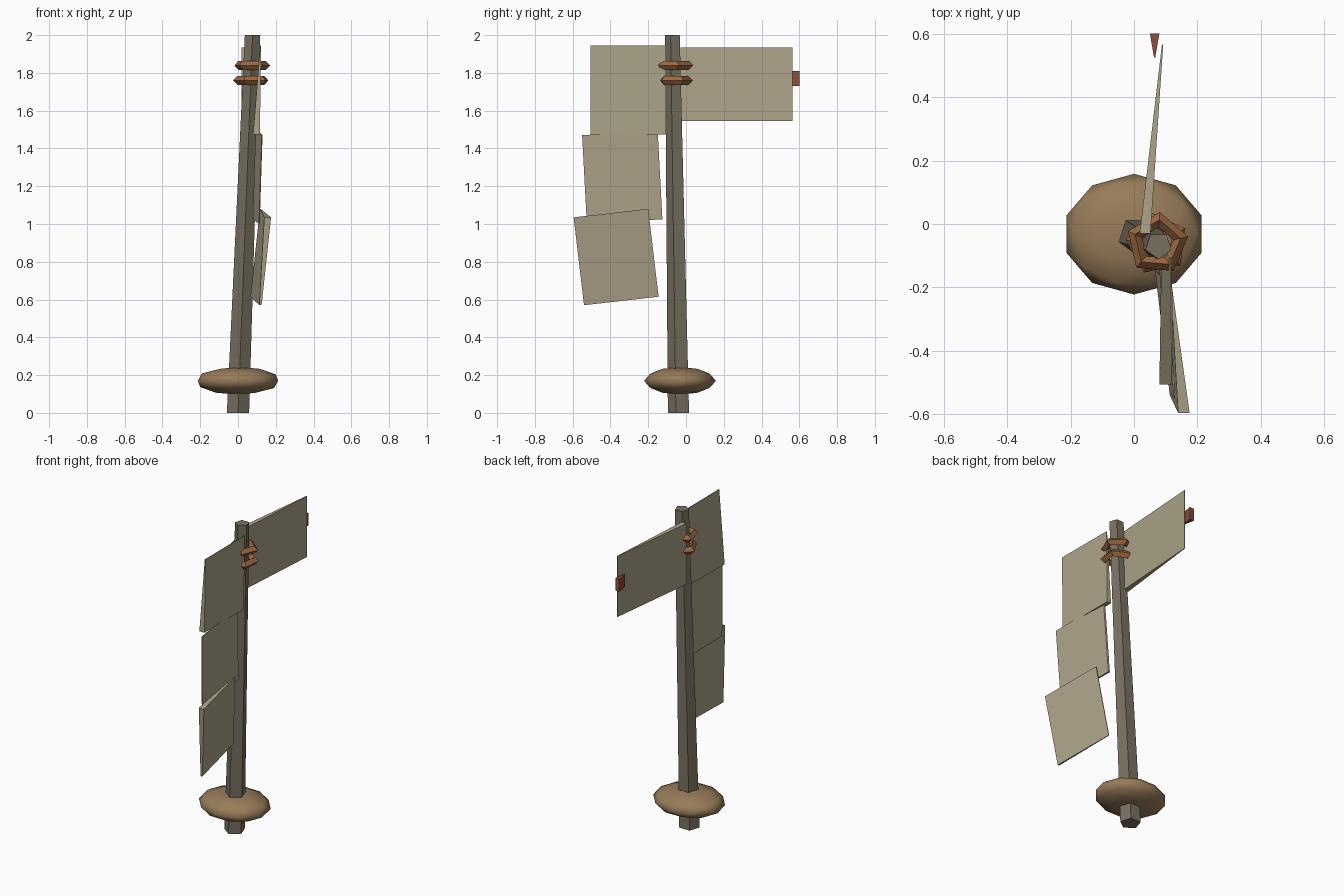
import bpy, bmesh, math
from mathutils import Vector, Matrix

cube = bpy.data.objects.get("Cube")
if cube:
    bpy.data.objects.remove(cube, do_unlink=True)


def material(name, rgb):
    m = bpy.data.materials.new(name)
    m.use_nodes = True
    m.diffuse_color = (*rgb, 1)
    m.node_tree.nodes["Principled BSDF"].inputs["Base Color"].default_value = (*rgb, 1)
    return m


wood = material("weathered wood", (0.19, 0.165, 0.12))
board = material("pale board", (0.42, 0.37, 0.25))
stone = material("brown stone", (0.31, 0.2, 0.1))
rope = material("copper rope", (0.34, 0.14, 0.055))
red = material("dull red", (0.27, 0.075, 0.045))


def finish(name, bm, mat, smooth=False):
    bmesh.ops.recalc_face_normals(bm, faces=bm.faces)
    me = bpy.data.meshes.new(name)
    bm.to_mesh(me)
    bm.free()
    me.materials.append(mat)
    for p in me.polygons:
        p.use_smooth = smooth
    ob = bpy.data.objects.new(name, me)
    bpy.context.collection.objects.link(ob)
    return ob


def wedge(name, corners, depths, mat):
    """Slab with its +x sheet at the corners and its own depth at each corner."""
    bm = bmesh.new()
    near = [bm.verts.new(c) for c in corners]
    far = [bm.verts.new((c[0] - d, c[1], c[2])) for c, d in zip(corners, depths)]
    bm.faces.new(near)
    bm.faces.new(far[::-1])
    for i in range(4):
        j = (i + 1) % 4
        bm.faces.new((near[i], far[i], far[j], near[j]))
    return finish(name, bm, mat)


def loft(rings, closed):
    """Skin rings of points into a bmesh, capped unless closed on itself."""
    bm = bmesh.new()
    loops = [[bm.verts.new(p) for p in r] for r in rings]
    n = len(loops[0])
    pairs = list(zip(loops, loops[1:]))
    if closed:
        pairs.append((loops[-1], loops[0]))
    else:
        bm.faces.new(loops[0])
        bm.faces.new(loops[-1])
    for a, b in pairs:
        for i in range(n):
            bm.faces.new((a[i], a[(i + 1) % n], b[(i + 1) % n], b[i]))
    return bm


def pentagon(center, radius, start):
    return [Vector(center) + radius * Vector((math.cos(a), math.sin(a), 0))
            for a in (math.radians(start + 72 * i) for i in range(5))]


# Leaning, tapered five-sided pole
finish("pole", loft([pentagon((0, -0.034, 0), 0.062, -90),
                     pentagon((0.077, -0.068, 2), 0.043, -90)], False), wood)

# Squashed stone around the foot
bm = bmesh.new()
bmesh.ops.create_icosphere(bm, subdivisions=2, radius=1,
                           matrix=Matrix.Translation((0, -0.032, 0.17))
                           @ Matrix.Diagonal((0.224, 0.19, 0.074, 1)))
finish("base_stone", bm, stone, smooth=True)

# Two chunky pentagonal bands of diamond section
for name, z, start in (("upper_band", 1.84, 13), ("lower_band", 1.76, 29)):
    section = [(0.1, 0), (0.076, 0.024), (0.052, 0), (0.076, -0.024)]
    rings = [pentagon((0.073, -0.062, z + dz), r, start) for r, dz in section]
    finish(name, loft(rings, True), rope)

# Boards on the front side: outer top, inner top, inner bottom, outer bottom
T = 0.004
wedge("top_board", [(0.122, -0.505, 1.945), (0.12, -0.105, 1.945),
                    (0.116, -0.105, 1.475), (0.116, -0.505, 1.475)],
      (T, T, 0.03, 0.036), board)
wedge("middle_board", [(0.13, -0.55, 1.47), (0.105, -0.15, 1.495),
                       (0.09, -0.125, 1.025), (0.115, -0.525, 1.0)],
      (T, 0.012, 0.012, T), board)
wedge("bottom_board", [(0.175, -0.595, 1.035), (0.12, -0.2, 1.08),
                       (0.07, -0.145, 0.615), (0.125, -0.54, 0.57)],
      (0.036, T, T, 0.012), board)

# Large arm board on the back side, thick at the pole and thin at its tip
wedge("arm_board", [(0.092, 0.565, 1.935), (0.052, -0.03, 1.935),
                    (0.052, -0.03, 1.545), (0.092, 0.565, 1.545)],
      (T, 0.034, 0.034, T), board)

# Small red peg at the tip of the arm
wedge("red_peg", [(0.08, 0.6, 1.81), (0.067, 0.525, 1.81),
                  (0.067, 0.525, 1.73), (0.08, 0.6, 1.73)],
      (0.03, T, T, 0.03), red)
